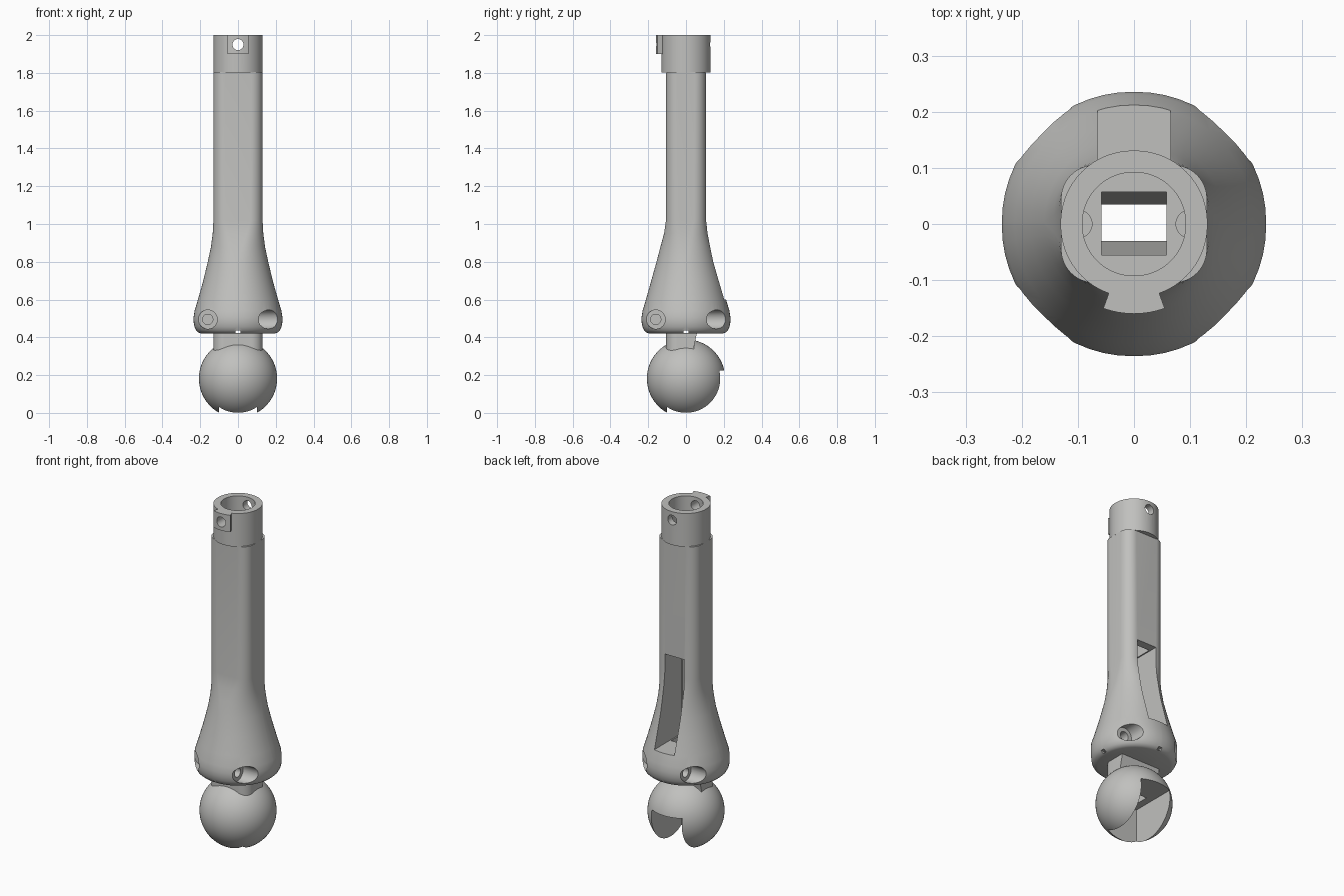
import bpy, bmesh, math
from mathutils import Matrix

cube = bpy.data.objects.get("Cube")
if cube:
    bpy.data.objects.remove(cube, do_unlink=True)

grey = bpy.data.materials.new("light grey")
grey.use_nodes = True
grey.diffuse_color = (0.53, 0.53, 0.515, 1)
grey.node_tree.nodes["Principled BSDF"].inputs["Base Color"].default_value = (0.53, 0.53, 0.515, 1)


def finish(name, bm):
    bmesh.ops.recalc_face_normals(bm, faces=bm.faces)
    mesh = bpy.data.meshes.new(name)
    bm.to_mesh(mesh)
    bm.free()
    mesh.materials.append(grey)
    ob = bpy.data.objects.new(name, mesh)
    bpy.context.collection.objects.link(ob)
    return ob


def loft(name, rings, matrix=None):
    """Skin a closed solid over matching rings of points."""
    bm = bmesh.new()
    loops = [[bm.verts.new(p) for p in ring] for ring in rings]
    n = len(loops[0])
    for a, b in zip(loops, loops[1:]):
        for i in range(n):
            j = (i + 1) % n
            bm.faces.new((a[i], a[j], b[j], b[i]))
    bm.faces.new(loops[0])
    bm.faces.new(loops[-1])
    if matrix:
        bm.transform(matrix)
    return finish(name, bm)


def rounded(z, hx, hy=None, r=None, steps=14):
    """Rounded rectangle ring; a circle when only hx is given."""
    hy = hx if hy is None else hy
    r = min(hx, hy) * 0.985 if r is None else r
    pts = []
    for q, (sx, sy) in enumerate(((1, 1), (-1, 1), (-1, -1), (1, -1))):
        for i in range(steps + 1):
            a = math.pi / 2 * (q + i / steps)
            pts.append((sx * (hx - r) + r * math.cos(a), sy * (hy - r) + r * math.sin(a), z))
    return pts


def rect(z, x0, x1, y0, y1):
    return [(x0, y0, z), (x1, y0, z), (x1, y1, z), (x0, y1, z)]


def box(name, x0, x1, y0, y1, z0, z1):
    return loft(name, [rect(z0, x0, x1, y0, y1), rect(z1, x0, x1, y0, y1)])


def rod(r, z0, z1, matrix, steps=10):
    return loft("cutter", [rounded(z0, r, steps=steps), rounded(z1, r, steps=steps)], matrix)


def cut(ob, cutters):
    for c in cutters:
        c.hide_render = True
        m = ob.modifiers.new("cut", "BOOLEAN")
        m.operation, m.solver, m.object = "DIFFERENCE", "EXACT", c
    bpy.context.view_layer.update()
    deps = bpy.context.evaluated_depsgraph_get()
    mesh = bpy.data.meshes.new_from_object(ob.evaluated_get(deps))
    ob.modifiers.clear()
    ob.data = mesh
    for c in cutters:
        bpy.data.objects.remove(c, do_unlink=True)


def channel():
    """Square passage running down the whole length, tapering low down."""
    return loft("cutter", [rect(-0.1, -0.058, 0.058, -0.03, 0.035), rect(0.45, -0.058, 0.058, -0.03, 0.035),
                           rect(0.58, -0.058, 0.058, -0.055, 0.057), rect(2.1, -0.058, 0.058, -0.055, 0.057)])


along_y = Matrix.Rotation(math.pi / 2, 4, "X")  # local +z points to -y

# Shaft blending into the flared round base
shaft = loft("shaft_and_flare", [
    rounded(0.42, 0.195), rounded(0.425, 0.209), rounded(0.436, 0.221), rounded(0.455, 0.23),
    rounded(0.48, 0.235), rounded(0.505, 0.2355), rounded(0.54, 0.23), rounded(0.6, 0.212),
    rounded(0.7, 0.184), rounded(0.8, 0.16, 0.156), rounded(0.88, 0.143, 0.135, 0.12),
    rounded(0.95, 0.134, 0.116, 0.088), rounded(1.02, 0.13, 0.106, 0.065),
    rounded(1.805, 0.13, 0.105, 0.06)])
cutters = [channel(),
           box("cutter", -0.065, 0.065, -0.05, 0.4, 0.6, 1.13),
           box("cutter", -0.012, 0.012, -0.4, 0.4, 0.424, 0.437),
           box("cutter", -0.4, 0.4, -0.012, 0.012, 0.424, 0.437)]
# Counterbored screw holes, one per corner, turned a quarter each time
for k in range(4):
    m = Matrix.Rotation(k * math.pi / 2, 4, "Z") @ Matrix.Translation((-0.16, 0, 0.495)) @ along_y
    cutters += [rod(0.05, 0.11, 0.4, m), rod(0.027, 0.04, 0.2, m)]
# Round grooves in the socket floor
for s in (-1, 1):
    cutters.append(rod(0.025, 1.6, 1.9, Matrix.Translation((s * 0.1, 0, 0))))
cut(shaft, cutters)

# Socket collar with a cross hole
collar = loft("socket_collar", [rounded(1.803, 0.131), rounded(2.0, 0.131)])
hole_m = Matrix.Translation((0, 0, 1.95)) @ along_y
cut(collar, [rod(0.092, 1.7, 2.1, Matrix.Identity(4), 16), rod(0.029, -0.3, 0.3, hole_m)])

# Dovetail key on the front of the collar
outer = [(0.16 * math.sin(a), -0.16 * math.cos(a)) for a in (math.radians(-20 + 5 * i) for i in range(9))]
outline = [(-0.042, -0.115)] + outer + [(0.042, -0.115)]
key = loft("collar_key", [[(x, y, z) for x, y in outline] for z in (1.9, 2.0)])
cut(key, [rod(0.029, -0.3, 0.3, hole_m)])

# Neck, open at the back with a slanted cut
neck = loft("neck", [rounded(0.3, 0.13, 0.105, 0.06), rounded(0.4205, 0.13, 0.105, 0.06)])
cut(neck, [channel(), loft("cutter", [rect(0.25, -0.3, 0.3, 0.037, 0.3), rect(0.35, -0.3, 0.3, 0.042, 0.3),
                                      rect(0.5, -0.3, 0.3, 0.075, 0.3)])])

# Ball with a wide channel open to the back and underside
bm = bmesh.new()
bmesh.ops.create_uvsphere(bm, u_segments=72, v_segments=40, radius=0.207,
                          matrix=Matrix.Translation((0, 0, 0.182)))
ball = finish("ball", bm)
cut(ball, [channel(), box("cutter", -0.1, 0.1, -0.1, 0.4, -0.2, 0.225)])

# Smooth curved faces, keep machined edges sharp
bpy.ops.object.select_all(action="DESELECT")
for ob in (shaft, collar, key, neck, ball):
    ob.select_set(True)
bpy.context.view_layer.objects.active = shaft
bpy.ops.object.shade_smooth_by_angle(angle=math.radians(30))
